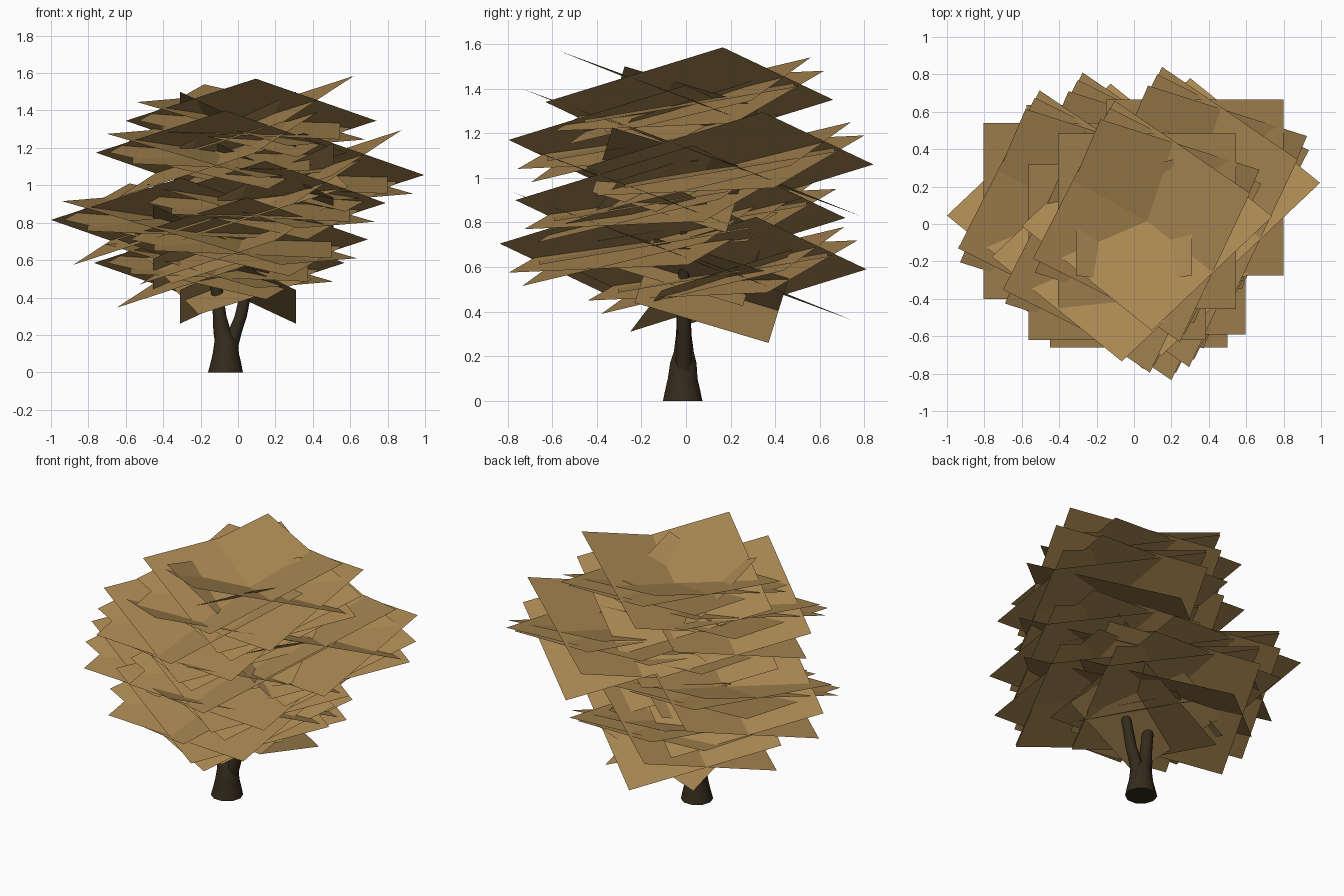
import bpy, bmesh, math
from mathutils import Vector

if "Cube" in bpy.data.objects:
    bpy.data.objects.remove(bpy.data.objects["Cube"])


def material(name, rgb):
    m = bpy.data.materials.new(name)
    m.diffuse_color = (*rgb, 1)
    m.use_nodes = True
    m.node_tree.nodes["Principled BSDF"].inputs["Base Color"].default_value = m.diffuse_color
    return m


BARK = material("bark", (0.035, 0.024, 0.012))
LEAF = material("dry_leaf", (0.40, 0.245, 0.085))


def finish(bm, name, mat, smooth=False):
    mesh = bpy.data.meshes.new(name)
    bm.to_mesh(mesh)
    bm.free()
    mesh.materials.append(mat)
    for p in mesh.polygons:
        p.use_smooth = smooth
    ob = bpy.data.objects.new(name, mesh)
    bpy.context.collection.objects.link(ob)
    return ob


def tube(name, path, sides=10):
    """Tapered limb; path holds (x, y, z, radius), rings stay level."""
    bm = bmesh.new()
    rings = []
    for x, y, z, r in path:
        rings.append([bm.verts.new((x + r * math.cos(a), y + r * math.sin(a), z))
                      for a in (2 * math.pi * i / sides for i in range(sides))])
    for a, b in zip(rings, rings[1:]):
        for i in range(sides):
            j = (i + 1) % sides
            bm.faces.new((a[i], a[j], b[j], b[i]))
    bm.faces.new(rings[0][::-1])
    bm.faces.new(rings[-1])
    ob = finish(bm, name, BARK, True)
    bpy.context.view_layer.objects.active = ob
    ob.select_set(True)
    bpy.ops.object.shade_smooth_by_angle(angle=math.radians(50))
    ob.select_set(False)


def cards(name, centre, diagonals):
    """Flat leaf cards, each given by its two half diagonals."""
    bm = bmesh.new()
    c = Vector(centre)
    for u, v in diagonals:
        u, v = Vector(u), Vector(v)
        f = bm.faces.new([bm.verts.new(c + d) for d in (u, v, -u, -v)])
        f.normal_update()
        if f.normal.z < 0:
            f.normal_flip()
    finish(bm, name, LEAF)


# Flared trunk running into the left limb
tube("trunk", [(-0.067, -0.015, 0, 0.093), (-0.065, -0.015, 0.05, 0.082),
               (-0.065, -0.015, 0.10, 0.070), (-0.063, -0.012, 0.17, 0.062),
               (-0.085, -0.01, 0.22, 0.047), (-0.098, -0.01, 0.30, 0.036),
               (-0.115, -0.01, 0.45, 0.032), (-0.15, -0.01, 0.64, 0.02)])
# Right limb of the fork
tube("right_limb", [(-0.045, -0.012, 0.12, 0.042), (-0.015, -0.01, 0.22, 0.037),
                    (0.015, -0.01, 0.30, 0.033), (0.04, -0.01, 0.42, 0.030),
                    (0.08, -0.01, 0.58, 0.025), (0.12, -0.01, 0.76, 0.015)])

# One large leaf cluster: crossed, gently tilted square cards
CLUSTER = [
    ((0.67, 0.025, 0.0), (0.025, -0.585, 0.225)),
    ((-0.175, 0.645, 0.005), (0.55, 0.15, 0.24)),
    ((0.60, 0.275, 0.0), (-0.25, 0.545, 0.195)),
    ((-0.61, -0.20, 0.10), (-0.20, 0.605, 0.135)),
    ((0.475, 0.47, 0.06), (-0.475, 0.47, 0.10)),
]
CENTRES = {
    "top": (0.07, 0.015, 1.345), "upper_front": (-0.09, -0.15, 1.175),
    "upper_right": (0.325, 0.195, 1.055), "middle_front": (0.12, -0.12, 0.905),
    "left": (-0.33, 0.07, 0.815), "lower_front": (0.025, -0.19, 0.71),
    "lower_back": (-0.10, 0.165, 0.585),
}
for name, centre in CENTRES.items():
    cards("leaf_cluster_" + name, centre, CLUSTER)

# Smaller, steeper crossed cards inside the crown
INNER = [
    ((0.31, 0.255, -0.235), (0.31, -0.345, -0.055)),
    ((-0.31, 0.255, -0.235), (-0.31, -0.345, -0.055)),
    ((0.39, -0.225, 0.0), (0.21, 0.365, 0.185)),
]
INNER_CENTRES = {
    "top": (0.0, -0.02, 1.265), "right": (0.20, -0.075, 0.99),
    "left": (-0.145, 0.0, 0.66), "bottom": (0.0, 0.115, 0.495),
}
for name, centre in INNER_CENTRES.items():
    cards("inner_leaf_" + name, centre, INNER)
